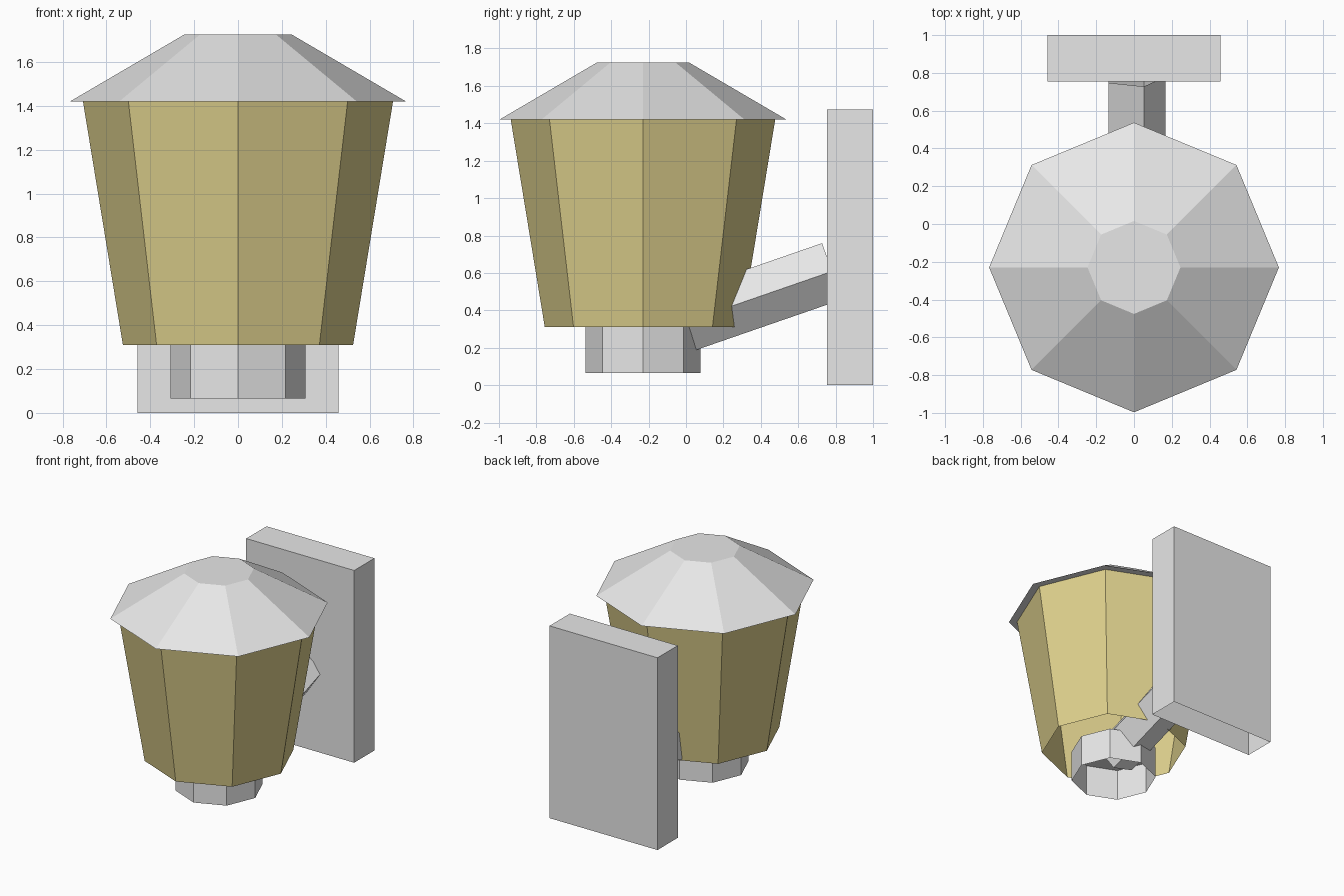
import bpy, bmesh, math
from mathutils import Vector, Matrix

if "Cube" in bpy.data.objects:
    bpy.data.objects.remove(bpy.data.objects["Cube"])


def material(name, rgb):
    m = bpy.data.materials.new(name)
    m.diffuse_color = (*rgb, 1)
    m.use_nodes = True
    m.node_tree.nodes["Principled BSDF"].inputs["Base Color"].default_value = m.diffuse_color
    return m


grey = material("pale_grey_metal", (0.8, 0.8, 0.8))
amber = material("amber_glass", (0.74, 0.64, 0.27))


def finish(name, bm, mat):
    me = bpy.data.meshes.new(name)
    bm.to_mesh(me)
    bm.free()
    me.materials.append(mat)
    ob = bpy.data.objects.new(name, me)
    bpy.context.collection.objects.link(ob)
    return ob


def frustum(name, sides, r0, r1, length, matrix, mat, start_cap, end_cap):
    """Flat-sided tube along local z, first corner on local +x."""
    bm = bmesh.new()
    rings = []
    for r, z in ((r0, 0), (r1, length)):
        rings.append([bm.verts.new(matrix @ Vector((r * math.cos(a), r * math.sin(a), z)))
                      for a in (2 * math.pi * i / sides for i in range(sides))])
    lo, hi = rings
    for i in range(sides):
        j = (i + 1) % sides
        bm.faces.new((lo[i], lo[j], hi[j], hi[i]))
    if start_cap:
        bm.faces.new(lo[::-1])
    if end_cap:
        bm.faces.new(hi)
    return finish(name, bm, mat)


def at(z):
    return Matrix.Translation((0, -0.23, z))


# Lantern: roof, open-bottomed glass, collar closed only at its top
frustum("roof", 8, 0.767, 0.246, 0.305, at(1.42), grey, True, True)
frustum("glass_shade", 8, 0.525, 0.707, 1.11, at(0.31), amber, False, False)
frustum("collar", 8, 0.307, 0.307, 0.245, at(0.065), grey, False, True)

# Five-sided sloping arm from the collar to the wall plate
start, end = Vector((0, -0.22, 0.262)), Vector((0, 0.78, 0.608))
axis = (end - start).normalized()
side = Vector((1, 0, 0))
up = axis.cross(side)
rot = Matrix((side, up, axis)).transposed().to_4x4()
frustum("arm", 5, 0.168, 0.168, (end - start).length,
        Matrix.Translation(start) @ rot, grey, False, False)

# Wall plate, open underneath
bm = bmesh.new()
bmesh.ops.create_cube(bm, size=1, matrix=Matrix.Translation((0, 0.877, 0.7375))
                      @ Matrix.Diagonal((0.916, 0.246, 1.475, 1)))
bm.normal_update()
bmesh.ops.delete(bm, geom=[f for f in bm.faces if f.normal.z < -0.9], context='FACES')
finish("wall_plate", bm, grey)
